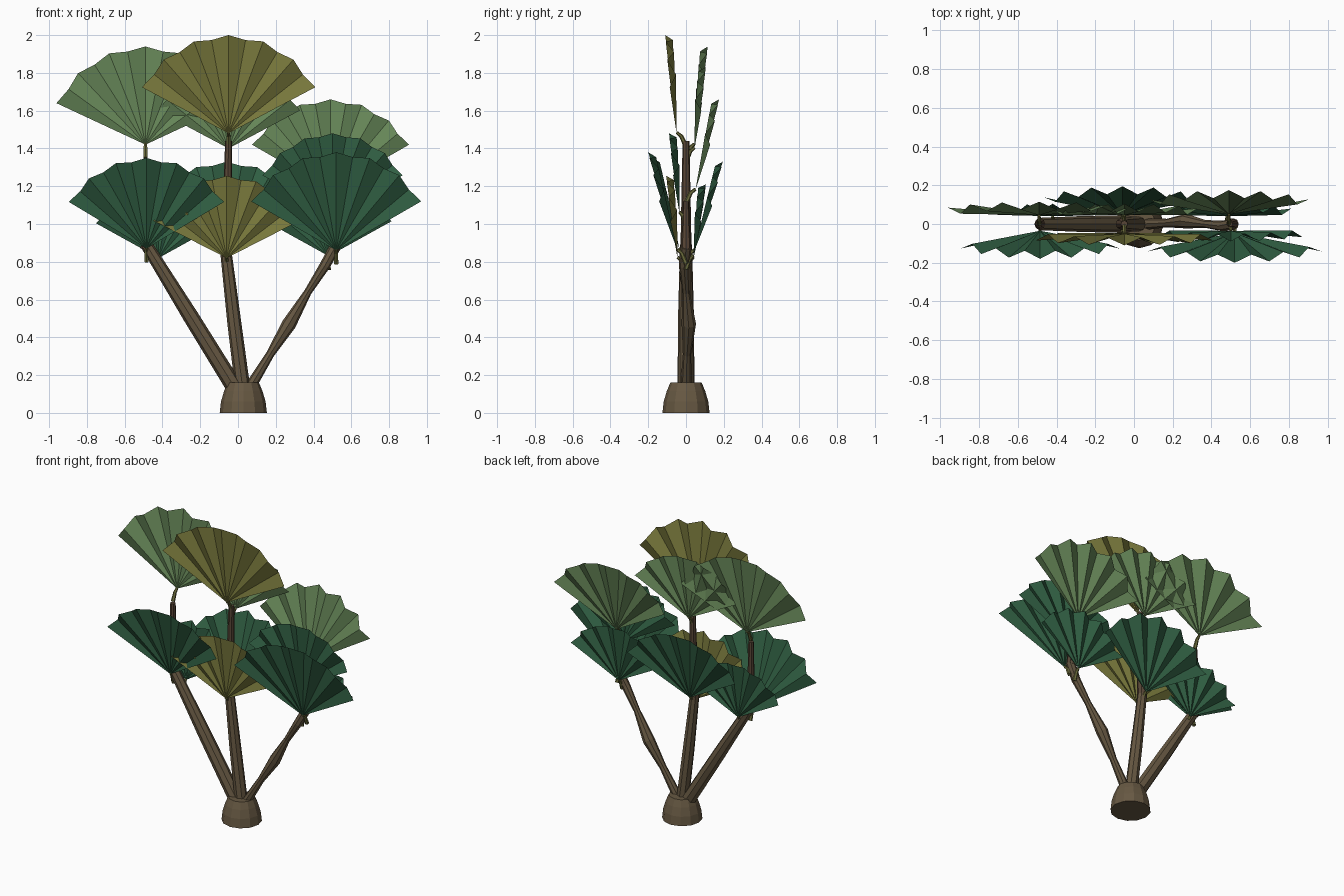
import bpy, bmesh, math
from mathutils import Vector

if "Cube" in bpy.data.objects:
    bpy.data.objects.remove(bpy.data.objects["Cube"])


def mat(name, r, g, b):
    m = bpy.data.materials.new(name)
    m.diffuse_color = (r, g, b, 1)
    m.use_nodes = True
    m.node_tree.nodes["Principled BSDF"].inputs["Base Color"].default_value = m.diffuse_color
    return m


BARK = mat("bark brown", 0.135, 0.098, 0.055)
UPPER = mat("upper bark brown", 0.10, 0.062, 0.038)
STALK = mat("stalk olive green", 0.15, 0.15, 0.045)
DARK = mat("dark green", 0.030, 0.115, 0.056)
LIGHT = mat("light green", 0.130, 0.235, 0.095)
OLIVE = mat("olive", 0.19, 0.19, 0.045)


def finish(bm, name, material):
    mesh = bpy.data.meshes.new(name)
    bm.normal_update()
    bm.to_mesh(mesh)
    bm.free()
    mesh.materials.append(material)
    bpy.context.collection.objects.link(bpy.data.objects.new(name, mesh))


def tube(name, stations, material, sides=8):
    """Closed faceted tube; stations are (x, y, z, radius)."""
    bm = bmesh.new()
    pts = [Vector(s[:3]) for s in stations]
    rings = []
    for i, p in enumerate(pts):
        t = (pts[min(i + 1, len(pts) - 1)] - pts[max(i - 1, 0)]).normalized()
        u = Vector((0, 1, 0)) if abs(t.y) < 0.8 else Vector((1, 0, 0))
        u = (u - t * u.dot(t)).normalized()
        v = t.cross(u)
        rings.append([bm.verts.new(p + stations[i][3] * (
            u * math.cos(2 * math.pi * k / sides) + v * math.sin(2 * math.pi * k / sides)))
            for k in range(sides)])
    for a, b in zip(rings, rings[1:]):
        for k in range(sides):
            n = (k + 1) % sides
            bm.faces.new((a[k], a[n], b[n], b[k]))
    bm.faces.new(rings[0][::-1])
    bm.faces.new(rings[-1])
    finish(bm, name, material)


def fan(name, apex, rise, lean, material, half=62, pleats=6):
    """Pleated fan leaf: ridges and valleys alternate along the rim."""
    bm = bmesh.new()
    root = bm.verts.new(apex)
    side = 1 if lean > 0 else -1
    count = pleats * 2
    rim = []
    for i in range(count + 1):
        a = math.radians(half * (2 * i / count - 1))
        valley = i % 2
        r = rise * (0.965 if valley else 1)
        up = r * math.cos(a)
        rim.append(bm.verts.new((apex[0] + r * math.sin(a),
                                 apex[1] + lean * (0.25 + 0.75 * math.cos(a)) - side * 0.04 * valley,
                                 apex[2] + up)))
    for a, b in zip(rim, rim[1:]):
        bm.faces.new((root, a, b) if side < 0 else (root, b, a))
    finish(bm, name, material)


# Stump
tube("stump", [(0.028, 0, 0, 0.125), (0.028, 0, 0.06, 0.118),
               (0.028, 0, 0.115, 0.102), (0.028, 0, 0.16, 0.083)], BARK, 12)

# Lower trunks
tube("left_trunk", [(-0.015, 0, 0.13, 0.045), (-0.25, 0, 0.51, 0.042),
                    (-0.485, 0, 0.89, 0.032)], BARK)
tube("middle_trunk", [(0.025, 0, 0.13, 0.04), (-0.02, 0, 0.48, 0.037),
                      (-0.065, 0, 0.86, 0.03)], BARK)
tube("right_trunk", [(0.06, 0, 0.13, 0.03), (0.17, 0.005, 0.31, 0.022),
                     (0.27, 0.015, 0.47, 0.038), (0.37, 0.0, 0.64, 0.02),
                     (0.46, -0.01, 0.78, 0.028), (0.515, 0, 0.88, 0.03)], BARK)

# Upper stems
tube("left_stem", [(-0.485, 0, 0.87, 0.03), (-0.49, 0, 1.1, 0.022),
                   (-0.49, 0, 1.34, 0.017)], UPPER)
tube("middle_stem", [(-0.065, 0, 0.84, 0.03), (-0.055, 0, 1.15, 0.024),
                     (-0.05, 0, 1.44, 0.018)], UPPER)
tube("right_stem", [(0.51, 0, 0.86, 0.028), (0.505, 0, 1.0, 0.02),
                    (0.495, 0.0, 1.12, 0.015)], UPPER)

# Fan leaves: name, apex, height, lean, colour, half angle
leaves = [
    ("top_front", (-0.05, -0.05, 1.48), 0.52, -0.06, OLIVE, 62),
    ("middle_front", (-0.06, -0.045, 0.82), 0.435, -0.06, OLIVE, 63),
    ("left_front", (-0.485, -0.035, 0.87), 0.48, -0.145, DARK, 59),
    ("right_front", (0.52, -0.045, 0.86), 0.52, -0.155, DARK, 60),
    ("right_upper_front", (0.50, -0.035, 1.06), 0.42, -0.055, DARK, 62),
    ("left_top_back", (-0.49, 0.045, 1.42), 0.52, 0.07, LIGHT, 65),
    ("middle_top_back", (-0.05, 0.045, 1.40), 0.43, 0.06, LIGHT, 62),
    ("right_top_back", (0.49, 0.05, 1.18), 0.48, 0.125, LIGHT, 60),
    ("middle_back", (-0.06, 0.045, 0.86), 0.47, 0.15, DARK, 60),
    ("left_back", (-0.42, 0.04, 0.82), 0.38, 0.065, DARK, 61),
    ("right_back", (0.48, 0.04, 0.83), 0.38, 0.065, DARK, 61),
]
for name, apex, rise, lean, material, half in leaves:
    fan(name + "_leaf", apex, rise, lean, material, half)
    # Short arched stalk joining the leaf to its stem
    x, y, z = apex
    tube(name + "_stalk", [(x, 0, z - 0.07, 0.013), (x, y * 0.5, z - 0.015, 0.011),
                           (x, y, z + 0.005, 0.008)], STALK, 6)
